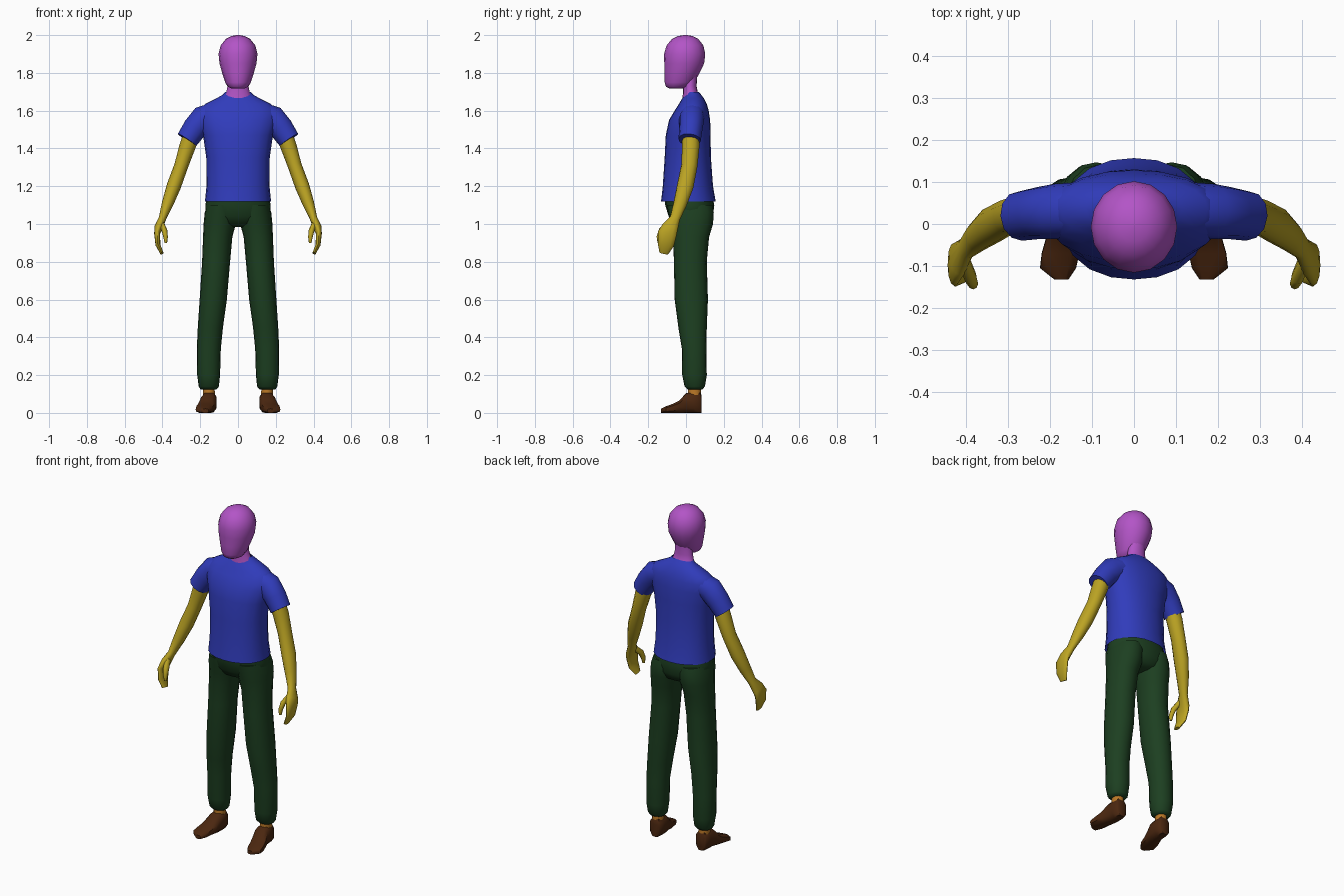
import bpy, bmesh, math
from mathutils import Vector


def material(name, rgb):
    m = bpy.data.materials.new(name)
    m.diffuse_color = (*rgb, 1)
    return m


SKIN = material("purple", (0.45, 0.09, 0.57))
SHIRT = material("blue", (0.03, 0.045, 0.5))
PANTS = material("dark_green", (0.012, 0.05, 0.015))
ARM = material("yellow", (0.5, 0.37, 0.017))
SHOE = material("brown", (0.07, 0.02, 0.005))
SOCK = material("orange", (0.5, 0.19, 0.02))


def ring(c, u, v, n, power):
    """Superellipse loop around c with half axes u and v."""
    pts = []
    for i in range(n):
        a = 2 * math.pi * i / n
        ca, sa = math.cos(a), math.sin(a)
        k = (abs(ca) ** power + abs(sa) ** power) ** (-1 / power)
        pts.append(c + u * (ca * k) + v * (sa * k))
    return pts


def loft(name, rings, mat, mirror=False, caps=(True, True), angle=60):
    bm = bmesh.new()
    loops = [[bm.verts.new(p) for p in r] for r in rings]
    n = len(loops[0])
    for a, b in zip(loops, loops[1:]):
        for i in range(n):
            j = (i + 1) % n
            bm.faces.new((a[i], a[j], b[j], b[i]))
    for loop, cap in zip((loops[0], loops[-1]), caps):
        if cap:
            bm.faces.new(loop)
    bmesh.ops.recalc_face_normals(bm, faces=bm.faces)
    me = bpy.data.meshes.new(name)
    bm.to_mesh(me)
    bm.free()
    me.materials.append(mat)
    ob = bpy.data.objects.new(name, me)
    bpy.context.collection.objects.link(ob)
    bpy.ops.object.select_all(action='DESELECT')
    ob.select_set(True)
    bpy.context.view_layer.objects.active = ob
    bpy.ops.object.shade_smooth_by_angle(angle=math.radians(angle))
    if mirror:
        ob.modifiers.new("mirror", 'MIRROR')
    return ob


def slab(name, secs, mat, n=16, power=2.2, **kw):
    """Stack of level rings, each (z, x0, x1, y0, y1)."""
    loft(name, [ring(Vector(((x0 + x1) / 2, (y0 + y1) / 2, z)),
                     Vector(((x1 - x0) / 2, 0, 0)), Vector((0, (y1 - y0) / 2, 0)), n, power)
                for z, x0, x1, y0, y1 in secs], mat, **kw)


def body(name, secs, mat, **kw):
    """Centred slab, each section (z, half width, y0, y1)."""
    slab(name, [(z, -w, w, y0, y1) for z, w, y0, y1 in secs], mat, **kw)


def tube(name, path, mat, n=12, **kw):
    """Limb along a path of (x, y, z, side radius, depth radius)."""
    pts = [Vector(p[:3]) for p in path]
    rings = []
    for i, p in enumerate(path):
        t = (pts[min(i + 1, len(pts) - 1)] - pts[max(i - 1, 0)]).normalized()
        u = Vector((0, 1, 0)).cross(t).normalized()
        rings.append(ring(pts[i], u * p[3], t.cross(u) * p[4], n, 2.1))
    loft(name, rings, mat, mirror=True, **kw)


# head with chin pushed forward, and neck
body("head", [(1.718, 0.035, -0.09, -0.02), (1.727, 0.055, -0.106, 0.02),
              (1.75, 0.068, -0.113, 0.045), (1.80, 0.084, -0.114, 0.072),
              (1.85, 0.098, -0.115, 0.096), (1.90, 0.103, -0.116, 0.102),
              (1.945, 0.092, -0.103, 0.092), (1.98, 0.064, -0.074, 0.065),
              (1.995, 0.035, -0.042, 0.035), (2.0, 0.008, -0.01, 0.006)], SKIN, power=2)
body("neck", [(1.66, 0.08, -0.02, 0.08), (1.70, 0.062, -0.015, 0.062),
              (1.73, 0.055, -0.015, 0.056), (1.79, 0.05, -0.015, 0.06)], SKIN, power=2)

# shirt torso and sleeves
body("shirt", [(1.12, 0.175, -0.132, 0.157), (1.20, 0.167, -0.123, 0.143),
               (1.35, 0.168, -0.113, 0.132), (1.47, 0.185, -0.107, 0.13),
               (1.55, 0.208, -0.09, 0.128), (1.60, 0.208, -0.06, 0.12),
               (1.635, 0.175, -0.038, 0.11), (1.665, 0.115, -0.02, 0.095),
               (1.685, 0.08, -0.005, 0.08), (1.70, 0.066, 0.0, 0.066)],
     SHIRT, n=20, caps=(False, False))
tube("sleeve", [(0.12, 0.035, 1.58, 0.065, 0.065), (0.185, 0.03, 1.555, 0.072, 0.066),
                (0.228, 0.026, 1.507, 0.065, 0.062), (0.27, 0.019, 1.445, 0.058, 0.059)], SHIRT)

# arm running into a curved mitten hand, plus thumb
tube("arm", [(0.235, 0.025, 1.50, 0.045, 0.045), (0.268, 0.025, 1.41, 0.043, 0.046),
             (0.30, 0.018, 1.31, 0.037, 0.043), (0.34, -0.004, 1.20, 0.038, 0.044),
             (0.372, -0.03, 1.11, 0.031, 0.036), (0.40, -0.058, 1.03, 0.02, 0.027),
             (0.419, -0.083, 0.985, 0.023, 0.043), (0.428, -0.099, 0.95, 0.016, 0.05),
             (0.424, -0.107, 0.89, 0.013, 0.043), (0.403, -0.117, 0.845, 0.009, 0.024)], ARM)
tube("thumb", [(0.408, -0.08, 1.01, 0.014, 0.018), (0.389, -0.128, 0.965, 0.015, 0.018),
               (0.383, -0.142, 0.93, 0.012, 0.014), (0.382, -0.143, 0.9, 0.007, 0.008)], ARM, n=8)

# trousers: hips and legs
body("hips", [(0.985, 0.05, -0.03, 0.09), (1.0, 0.12, -0.065, 0.125),
              (1.04, 0.172, -0.092, 0.142), (1.10, 0.173, -0.11, 0.15),
              (1.15, 0.162, -0.112, 0.138)], PANTS, n=20)
slab("trouser_leg", [(0.125, 0.113, 0.198, 0.008, 0.088), (0.14, 0.101, 0.208, -0.008, 0.10),
                     (0.20, 0.095, 0.216, -0.02, 0.11), (0.34, 0.091, 0.218, -0.022, 0.108),
                     (0.45, 0.08, 0.213, -0.04, 0.11), (0.60, 0.059, 0.203, -0.06, 0.116),
                     (0.80, 0.042, 0.19, -0.064, 0.11), (0.93, 0.03, 0.185, -0.068, 0.122),
                     (1.0, 0.012, 0.182, -0.08, 0.143), (1.06, 0.004, 0.176, -0.093, 0.147),
                     (1.10, 0.01, 0.165, -0.10, 0.14)], PANTS, mirror=True)

# sock and shoe
slab("sock", [(0.09, 0.122, 0.185, 0.01, 0.08), (0.14, 0.124, 0.184, 0.01, 0.078)],
     SOCK, n=12, mirror=True)
shoe = [(0.082, 0.128, 0.178, 0.095), (0.074, 0.118, 0.188, 0.108),
        (0.04, 0.113, 0.193, 0.11), (0.0, 0.114, 0.197, 0.104),
        (-0.035, 0.12, 0.21, 0.066), (-0.07, 0.13, 0.22, 0.048),
        (-0.105, 0.138, 0.224, 0.035), (-0.132, 0.156, 0.19, 0.022)]
loft("shoe", [ring(Vector(((x0 + x1) / 2, y, h / 2)), Vector(((x1 - x0) / 2, 0, 0)),
                   Vector((0, 0, h / 2)), 12, 4) for y, x0, x1, h in shoe],
     SHOE, mirror=True, angle=50)
